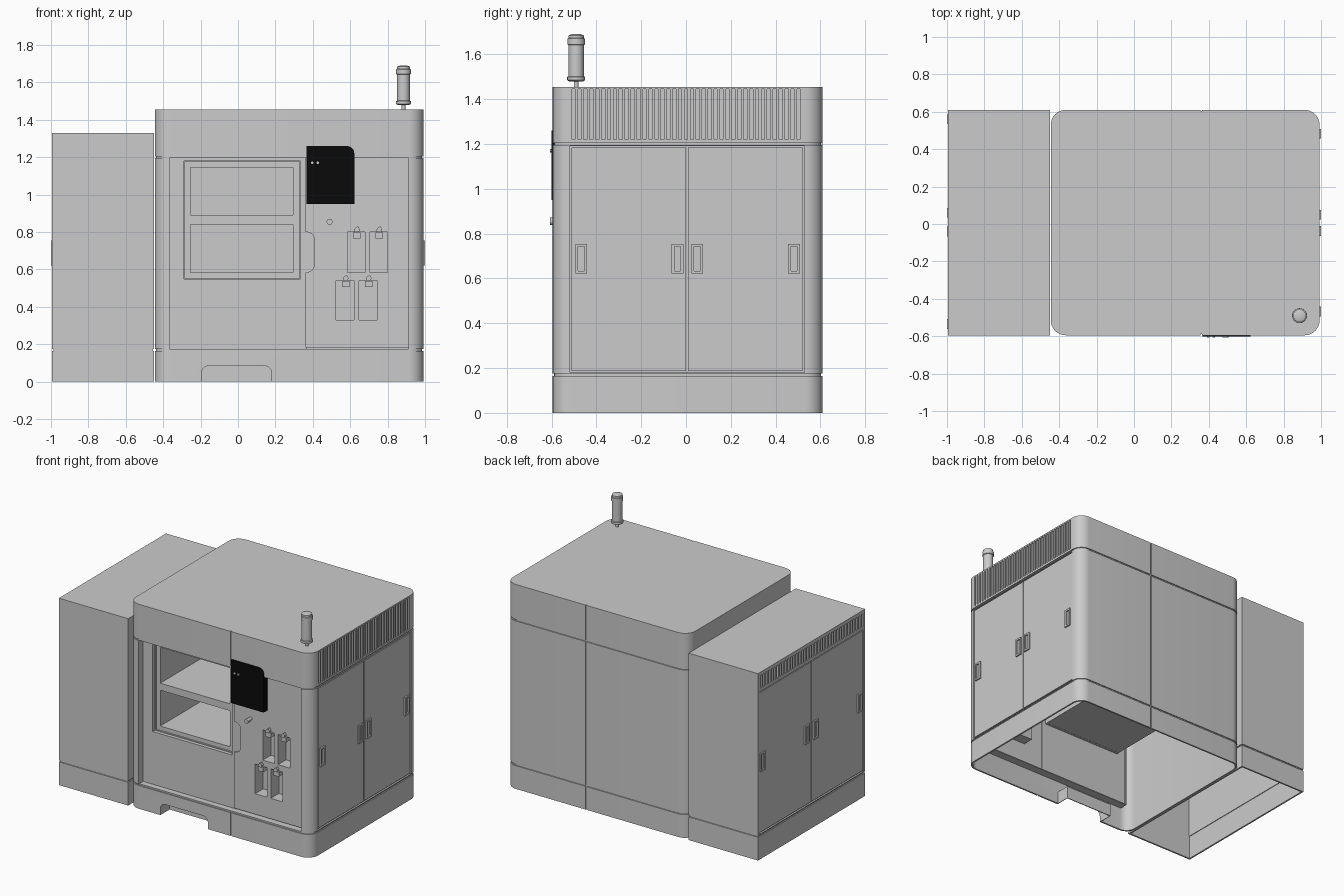
import bpy, bmesh, math

if "Cube" in bpy.data.objects:
    bpy.data.objects.remove(bpy.data.objects["Cube"])

F, B = -0.595, 0.61          # front and back faces


def rr(x0, x1, y0, y1, r=(0, 0, 0, 0), n=6):
    """Rectangle outline, anticlockwise, with a radius per corner."""
    pts = []
    corners = [(x1, y1, -1, -1), (x0, y1, 1, -1), (x0, y0, 1, 1), (x1, y0, -1, 1)]
    for k, (cx, cy, sx, sy) in enumerate(corners):
        if r[k] <= 0:
            pts.append((cx, cy))
            continue
        for i in range(n + 1):
            a = math.pi / 2 * (k + i / n)
            pts.append((cx + r[k] * (sx + math.cos(a)), cy + r[k] * (sy + math.sin(a))))
    return pts


def loft(name, loops):
    """Skin a list of equal loops and cap both ends."""
    bm = bmesh.new()
    rings = [[bm.verts.new(p) for p in lp] for lp in loops]
    n = len(rings[0])
    for a, b in zip(rings, rings[1:]):
        for i in range(n):
            j = (i + 1) % n
            bm.faces.new((a[i], a[j], b[j], b[i]))
    bm.faces.new(rings[0])
    bm.faces.new(rings[-1])
    return finish(name, bm)


def finish(name, bm):
    bmesh.ops.recalc_face_normals(bm, faces=bm.faces)
    me = bpy.data.meshes.new(name)
    bm.to_mesh(me)
    bm.free()
    ob = bpy.data.objects.new(name, me)
    bpy.context.collection.objects.link(ob)
    return ob


def prism(name, pts, y0, y1):
    return loft(name, [[(x, y, z) for x, z in pts] for y in (y0, y1)])


def boxes(name, specs):
    """One object from several (x0, x1, y0, y1, z0, z1) boxes."""
    bm = bmesh.new()
    for x0, x1, y0, y1, z0, z1 in specs:
        vs = bmesh.ops.create_cube(bm, size=1)["verts"]
        for v in vs:
            v.co = (x0 if v.co.x < 0 else x1, y0 if v.co.y < 0 else y1, z0 if v.co.z < 0 else z1)
    return finish(name, bm)


def cut(ob, cutter):
    cutter.hide_render = True
    m = ob.modifiers.new("cut", "BOOLEAN")
    m.operation, m.solver, m.object = "DIFFERENCE", "EXACT", cutter
    bpy.context.view_layer.objects.active = ob
    bpy.ops.object.modifier_apply(modifier=m.name)
    bpy.data.objects.remove(cutter)


def smooth(ob):
    bpy.ops.object.select_all(action="DESELECT")
    ob.select_set(True)
    bpy.context.view_layer.objects.active = ob
    bpy.ops.object.shade_smooth_by_angle(angle=math.radians(30))


def lathe(name, prof, loc, axis="z", n=24):
    """Turned part from (radius, height) points along z or towards the front."""
    loops = []
    for r, h in prof:
        ring = [(r * math.cos(2 * math.pi * i / n), r * math.sin(2 * math.pi * i / n)) for i in range(n)]
        loops.append([(loc[0] + u, loc[1] + v, loc[2] + h) if axis == "z"
                      else (loc[0] + u, loc[1] - h, loc[2] + v) for u, v in ring])
    ob = loft(name, loops)
    smooth(ob)
    return ob


def shell(name, x0, x1, r, top, seams, t=0.012, g=0.007):
    """Thin hollow housing, open below, with horizontal grooves."""
    prof = [(t, top - 0.008), (t, 0), (0, 0)]
    for z in seams:
        prof += [(0, z - .005), (g, z - .005), (g, z + .005), (0, z + .005)]
    prof.append((0, top))
    loops = []
    for d, z in prof:
        q = max(r - d, 0) if r else 0
        loops.append([(x, y, z) for x, y in rr(x0 + d, x1 - d, F + d, B - d, (q,) * 4, 8)])
    return loft(name, loops)


def side_doors(tag, body, xf, s, y0, y1, handles):
    """Pair of doors set in an opening, with recessed pulls, on a side face."""
    def sx(a, b):
        return tuple(sorted((xf - s * a, xf - s * b)))
    cut(body, boxes("c", [(*sx(-.1, .1), y0, y1, .18, 1.192)]))
    ym = (y0 + y1) / 2
    for i, (a, b) in enumerate(((y0 + .008, ym - .004), (ym + .004, y1 - .008))):
        boxes(f"{tag}_door_{i}", [(*sx(.003, .014), a, b, .188, 1.184)])
    boxes(f"{tag}_door_seal", [(*sx(.013, .018), y0 - .01, y1 + .01, .17, 1.2)])
    for i, y in enumerate(handles):
        h = boxes(f"{tag}_handle_{i}", [(*sx(-.007, .008), y - .026, y + .026, .622, .754)])
        cut(h, boxes("c", [(*sx(-.05, .004), y - .014, y + .014, .634, .742)]))


def vents(body, xf, y0, y1, z0, z1, n):
    p = (y1 - y0) / n
    cut(body, boxes("c", [(xf - .05, xf + .05, y0 + p * (i + .22), y0 + p * (i + .78), z0, z1)
                          for i in range(n)]))


# Main housing
body = shell("main_housing", -.445, .992, .08, 1.455, (.17, 1.2))
cut(body, boxes("c", [(.356, .364, F - .1, F + .007, -.1, 1.6),
                      (.356, .364, B - .007, B + .1, -.1, 1.6)]))
cut(body, boxes("c", [(-.365, .912, F - .1, F + .08, .175, 1.195)]))
vents(body, .992, -.515, .515, 1.22, 1.445, 39)
side_doors("right", body, .992, 1, -.518, .528, (-.468, -.038, .05, .482))

# Fork notch in the plinth
notch = rr(-.195, .18, -.1, .085, (.04, .04, 0, 0))
cut(body, prism("c", notch, F - .1, F + .08))
liner = boxes("plinth_notch_liner", [(-.2, .185, F + .005, F + .11, 0, .09)])
cut(liner, prism("c", notch, F - .1, F + .104))

# Side cabinet
cab = shell("side_cabinet", -.994, -.448, 0, 1.33, (.17,))
vents(cab, -.994, -.575, .59, 1.215, 1.305, 38)
side_doors("left", cab, -.994, -1, -.575, .59, (-.535, -.04, .06, .56))

# Jambs around the recessed front
jamb = boxes("front_jamb", [(-.372, .919, F + .008, F + .07, .168, 1.202)])
cut(jamb, boxes("c", [(-.365, .912, F - .1, F + .2, .175, 1.195)]))

# Front door and work chamber with two windows
door = boxes("front_door", [(-.368, .37, F + .05, F + .062, .172, 1.198)])
cut(door, boxes("c", [(-.29, .335, F - .1, F + .1, .55, 1.18)]))
chamber = boxes("work_chamber", [(-.296, .341, F + .075, .3, .545, 1.185)])
cut(chamber, boxes("c", [(-.285, .33, F - .1, F + .085, .555, 1.175)]))
cut(chamber, boxes("c", [(-.255, .295, F - .1, .29, z, z + .255) for z in (.585, .89)]))
rim = boxes("window_rim", [(-.296, .341, F + .052, F + .08, .544, 1.186)])
cut(rim, boxes("c", [(-.29, .335, F - .1, F + .1, .55, 1.18)]))

# Right control panel with a rounded relief for the door grip
panel = boxes("control_panel", [(.36, .915, F + .038, F + .054, .184, 1.198)])
cut(panel, prism("c", rr(.3, .41, .585, .8, (.045, 0, 0, .045)), F - .1, F + .048))

# Dispenser pockets on the control panel
for i, (x, z0, z1) in enumerate(((.585, .585, .8), (.705, .585, .8), (.525, .33, .54), (.648, .33, .54))):
    w, c, P = .094, x + .05, F + .038
    cut(panel, boxes("c", [(x, x + w, F - .1, F + .2, z0, z1)]))
    cup = boxes(f"pocket_{i}", [(x - .006, x + w + .006, P + .01, P + .096, z0 - .006, z1 + .006)])
    cut(cup, boxes("c", [(x, x + w, F - .1, P + .09, z0, z1)]))
    boxes(f"nozzle_{i}", [(c - .02, c + .02, P - .01, P + .04, z1 - .035, z1 - .003)])
    prism(f"nozzle_lever_{i}", [(c - .016, z1), (c + .012, z1), (c + .016, z1 + .014),
                                (c + .006, z1 + .032), (c - .012, z1 + .018)], P - .02, P + .004)

# Control screen
black = bpy.data.materials.new("black")
black.diffuse_color = (.003, .003, .003, 1)
black.use_nodes = True
black.node_tree.nodes["Principled BSDF"].inputs["Base Color"].default_value = black.diffuse_color
screen = prism("control_screen", rr(.366, .622, .95, 1.26, (.04, 0, 0, 0)), F - .006, F + .04)
screen.data.materials.append(black)
for i, x in enumerate((.397, .427)):
    lathe(f"screen_button_{i}", [(.007, 0), (.007, .012)], (x, F, 1.17), "y", 12)

# Panel knob
lathe("panel_knob", [(.012, -.04), (.012, -.005), (.016, -.003), (.016, .013)], (.49, F, .855), "y")

# Signal lamp on the roof
lathe("signal_lamp", [(.01, -.005), (.01, .025), (.032, .025), (.04, .03), (.04, .045), (.034, .047),
                      (.034, .187), (.039, .189), (.039, .215), (.034, .217), (.034, .23), (.02, .235)],
      (.885, -.49, 1.455))

smooth(body)
smooth(liner)
